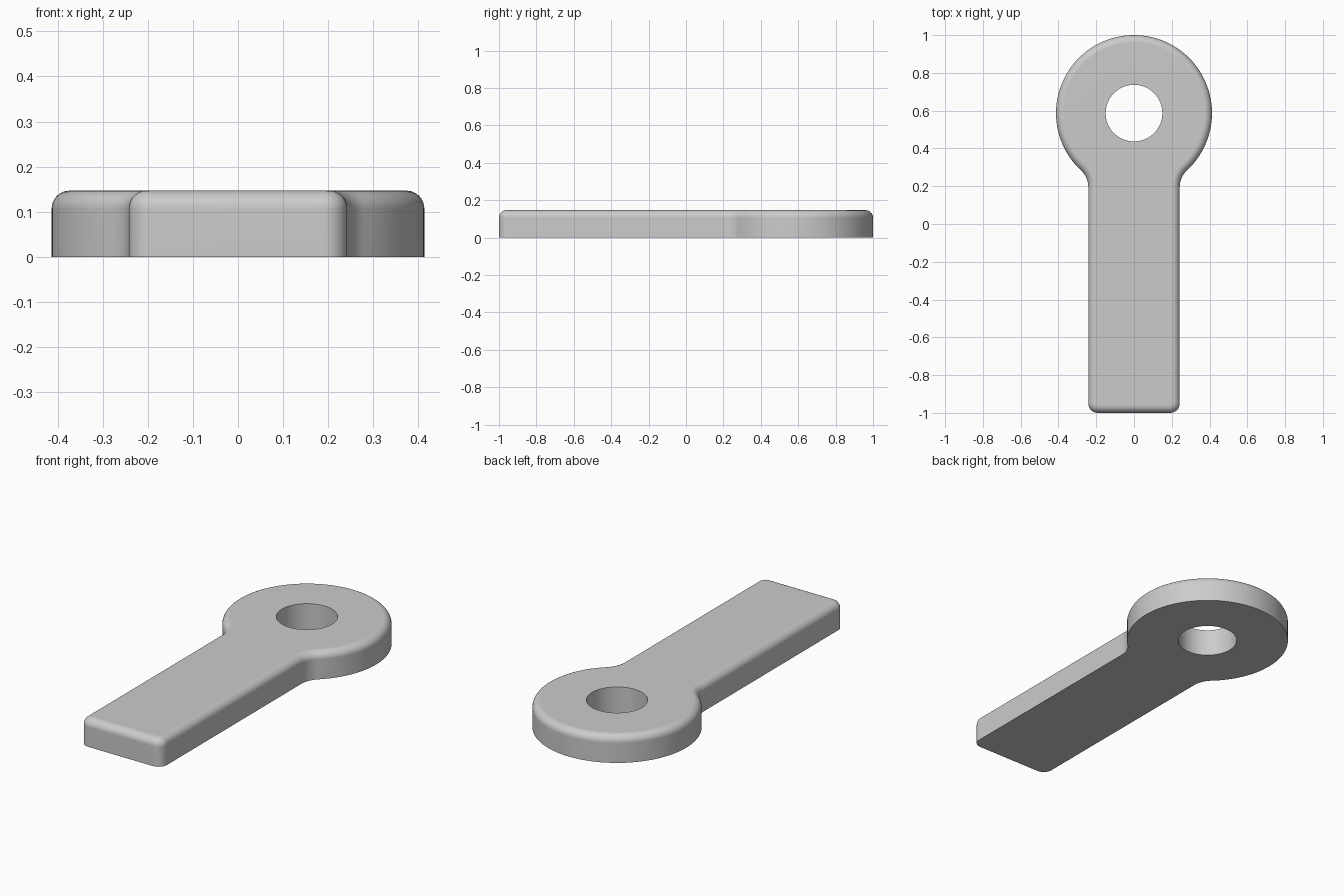
import bpy, bmesh
from math import sin, cos, pi, sqrt, atan2, radians

cube = bpy.data.objects.get("Cube")
if cube:
    bpy.data.objects.remove(cube)

HEIGHT, EDGE = 0.147, 0.04           # thickness and rounded top edge
HEAD_R, HEAD_Y, HOLE_R = 0.413, 0.587, 0.15
HALF_W, CORNER, FILLET = 0.242, 0.05, 0.12


def arc(cx, cy, r, start, end, steps):
    return [(cx + r * cos(start + (end - start) * i / steps),
             cy + r * sin(start + (end - start) * i / steps)) for i in range(steps + 1)]


def outline(inset):
    """Plan outline of the tag, moved inward by inset."""
    fx = HALF_W + FILLET
    dy = sqrt((HEAD_R + FILLET) ** 2 - fx ** 2)
    neck = atan2(dy, fx)
    # Right half, from the foot up to the crown
    half = arc(HALF_W - CORNER, CORNER - 1, CORNER - inset, -pi / 2, 0, 8)
    half += arc(fx, HEAD_Y - dy, FILLET + inset, pi, pi - neck, 12)
    half += arc(0, HEAD_Y, HEAD_R - inset, -neck, pi / 2, 40)[1:]
    return half + [(-x, y) for x, y in reversed(half[:-1])]


def add_ring(bm, points, z):
    return [bm.verts.new((x, y, z)) for x, y in points]


def bridge(bm, low, high):
    n = len(low)
    for i in range(n):
        j = (i + 1) % n
        bm.faces.new((low[i], low[j], high[j], high[i]))


def cap(bm, *rings):
    edges = []
    for ring in rings:
        for i, v in enumerate(ring):
            edges.append(bm.edges.get((v, ring[(i + 1) % len(ring)])))
    bmesh.ops.triangle_fill(bm, use_beauty=True, edges=edges)


bm = bmesh.new()

# Outer wall with the rounded top edge
levels = [(0, 0)]
for i in range(9):
    a = i / 8 * pi / 2
    levels.append((EDGE * (1 - cos(a)), HEIGHT - EDGE + EDGE * sin(a)))
rings = [add_ring(bm, outline(d), z) for d, z in levels]
for low, high in zip(rings, rings[1:]):
    bridge(bm, low, high)

# Hole wall
circle = arc(0, HEAD_Y, HOLE_R, 0, 2 * pi, 64)[:-1]
hole_low, hole_high = add_ring(bm, circle, 0), add_ring(bm, circle, HEIGHT)
bridge(bm, hole_high, hole_low)

# Flat top and underside
cap(bm, rings[-1], hole_high)
cap(bm, rings[0], hole_low)
bmesh.ops.recalc_face_normals(bm, faces=bm.faces[:])

mesh = bpy.data.meshes.new("tag_body")
bm.to_mesh(mesh)
bm.free()
body = bpy.data.objects.new("tag_body", mesh)
bpy.context.collection.objects.link(body)

# Plain grey
grey = bpy.data.materials.new("plain_grey")
grey.use_nodes = True
colour = (0.6, 0.6, 0.6, 1)
grey.diffuse_color = colour
grey.node_tree.nodes["Principled BSDF"].inputs["Base Color"].default_value = colour
mesh.materials.append(grey)

# Smooth shading, with the big flat faces kept even
bpy.ops.object.select_all(action="DESELECT")
body.select_set(True)
bpy.context.view_layer.objects.active = body
bpy.ops.object.shade_smooth_by_angle(angle=radians(30))
even = body.modifiers.new("even_flats", "WEIGHTED_NORMAL")
even.keep_sharp = True
